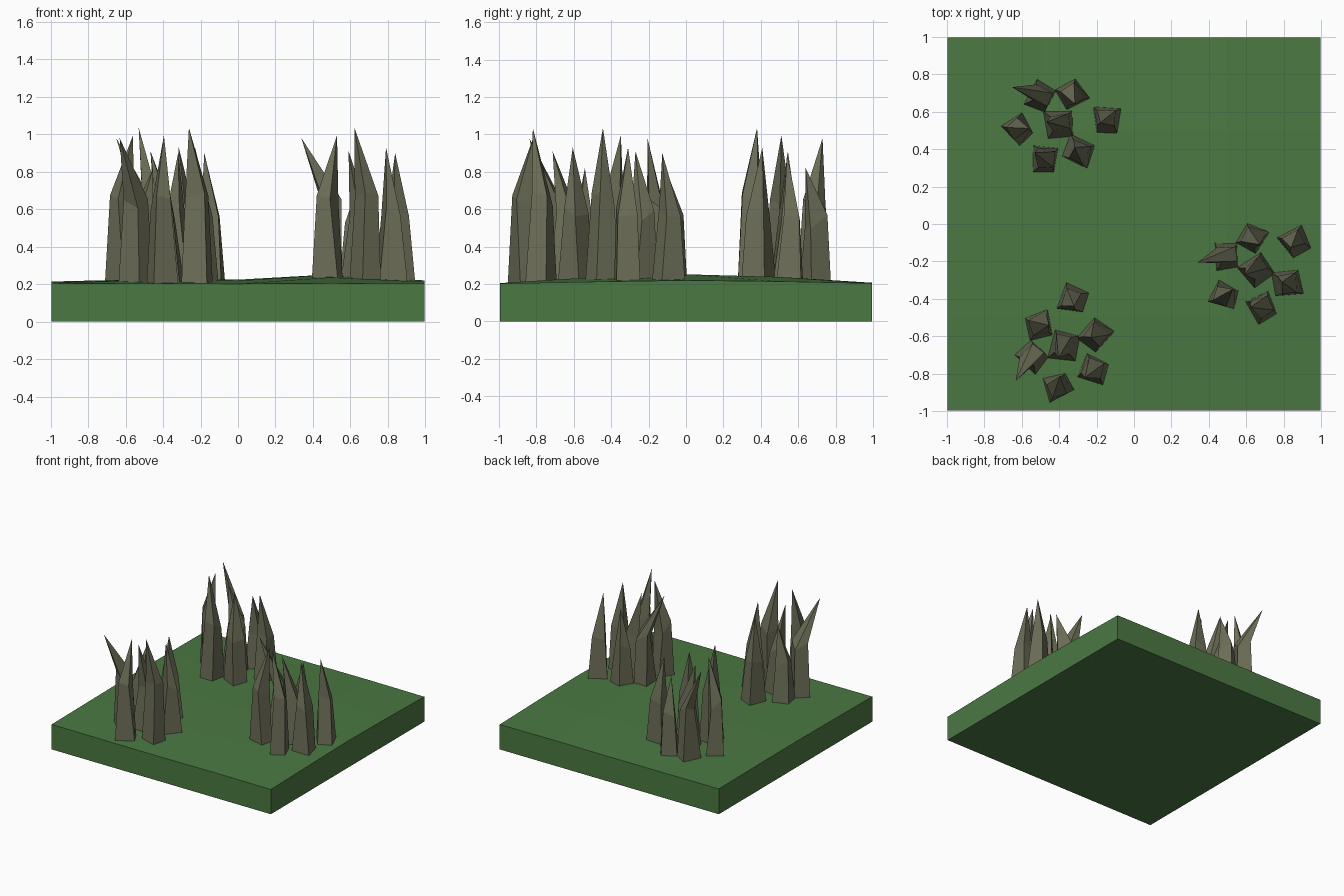
import bpy, bmesh, math, random
from mathutils import Vector

if "Cube" in bpy.data.objects:
    bpy.data.objects.remove(bpy.data.objects["Cube"])

random.seed(4)


def material(name, rgb):
    m = bpy.data.materials.new(name)
    m.diffuse_color = (*rgb, 1)
    m.use_nodes = True
    m.node_tree.nodes["Principled BSDF"].inputs["Base Color"].default_value = m.diffuse_color
    return m


def make_object(name, mesh):
    ob = bpy.data.objects.new(name, mesh)
    bpy.context.collection.objects.link(ob)
    return ob


green = material("grass_green", (0.07, 0.19, 0.055))
olive = material("dry_olive", (0.15, 0.155, 0.095))

# Ground: slab with a gently uneven 4 x 4 top (rows front to back)
heights = [
    [.205, .203, .202, .205, .203],
    [.210, .222, .218, .236, .212],
    [.214, .226, .224, .252, .220],
    [.212, .226, .224, .238, .214],
    [.208, .206, .205, .207, .204],
]
bm = bmesh.new()
top = [[bm.verts.new((-.995 + .4975 * i, -.995 + .4975 * j, z))
        for i, z in enumerate(row)] for j, row in enumerate(heights)]
for j in range(4):
    for i in range(4):
        bm.faces.new((top[j][i], top[j][i + 1], top[j + 1][i + 1], top[j + 1][i]))
rim = (top[0][:-1] + [r[4] for r in top[:-1]]
       + top[4][:0:-1] + [r[0] for r in top[:0:-1]])
low = [bm.verts.new((v.co.x, v.co.y, 0)) for v in rim]
for k in range(len(rim)):
    n = (k + 1) % len(rim)
    bm.faces.new((rim[k], low[k], low[n], rim[n]))
bm.faces.new(low)
bmesh.ops.recalc_face_normals(bm, faces=bm.faces)
mesh = bpy.data.meshes.new("ground")
bm.to_mesh(mesh)
bm.free()
mesh.materials.append(green)
make_object("ground", mesh)

# Blades of one tuft: base x, y, tip x, y, z, and twist in degrees
blades = [
    (-.10, .15, -.25, .19, .98, 20),
    (.07, .15, .085, .10, .82, 70),
    (.25, .02, .22, .00, .90, 45),
    (.00, .00, -.067, .005, .91, 50),
    (-.22, -.03, -.16, -.03, .995, 85),
    (-.08, -.19, -.13, -.16, 1.035, 42),
    (.11, -.15, .084, -.132, .93, 20),
]


def add_blade(bm, bx, by, tx, ty, tz, twist):
    def ring(cx, cy, z, r, dz):
        out = []
        for k in range(4):
            a = math.radians(twist + 90 * k + random.uniform(-12, 12))
            rr = r * random.uniform(.88, 1.12)
            out.append(bm.verts.new((cx + rr * math.cos(a), cy + rr * math.sin(a),
                                     z + random.uniform(-dz, dz))))
        return out
    # the shaft bows slightly away from the tip before bending back to it
    base = ring(bx, by, .20, .096, 0)
    mid = ring(bx + (bx - tx) * .08, by + (by - ty) * .08, .2 + (tz - .2) * .54, .062, .045)
    tip = bm.verts.new((tx, ty, tz))
    bm.faces.new(base[::-1])
    for k in range(4):
        n = (k + 1) % 4
        bm.faces.new((base[k], base[n], mid[n], mid[k]))
        bm.faces.new((mid[k], mid[n], tip))


bm = bmesh.new()
for b in blades:
    add_blade(bm, *b)
bmesh.ops.recalc_face_normals(bm, faces=bm.faces)
tuft = bpy.data.meshes.new("grass_tuft")
bm.to_mesh(tuft)
bm.free()
tuft.materials.append(olive)

# Three turned copies of the tuft
for name, x, y, turn in (("back_left_tuft", -.40, .54, 0),
                         ("right_tuft", .65, -.24, 31),
                         ("front_left_tuft", -.38, -.65, 74)):
    ob = make_object(name, tuft)
    ob.location = Vector((x, y, 0))
    ob.rotation_euler.z = math.radians(turn)
